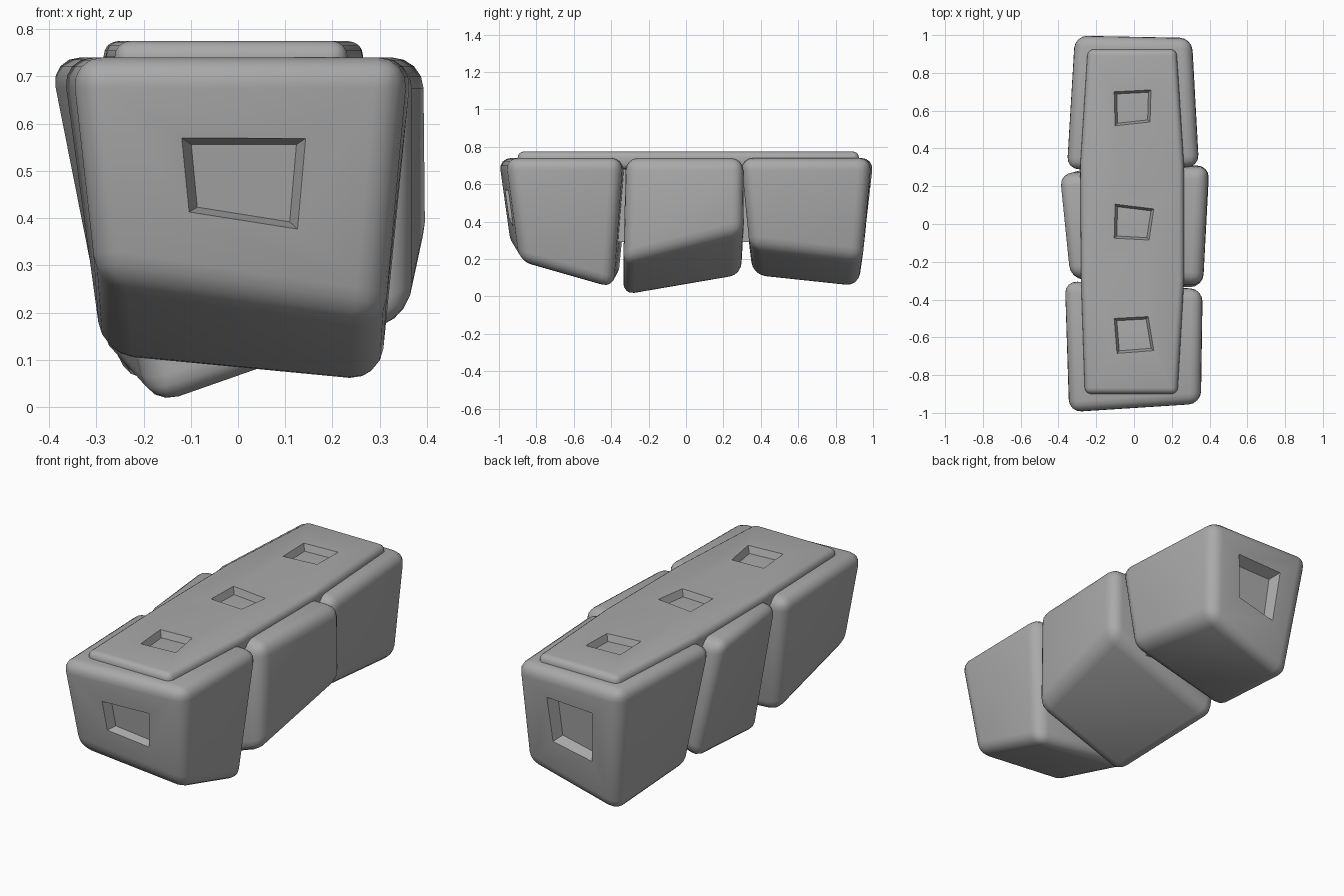
import bpy, bmesh, math
from mathutils import Vector

cube = bpy.data.objects.get("Cube")
if cube:
    bpy.data.objects.remove(cube, do_unlink=True)

stone = bpy.data.materials.new("grey_stone")
stone.use_nodes = True
grey = (0.4, 0.4, 0.4, 1)
stone.diffuse_color = grey
stone.node_tree.nodes["Principled BSDF"].inputs["Base Color"].default_value = grey


def loft(name, rings, bevel=0.0):
    """Closed solid through rings of corners, optionally rounded."""
    bm = bmesh.new()
    loops = [[bm.verts.new(p) for p in ring] for ring in rings]
    n = len(loops[0])
    bm.faces.new(loops[0][::-1])
    bm.faces.new(loops[-1])
    for a, b in zip(loops, loops[1:]):
        for i in range(n):
            j = (i + 1) % n
            bm.faces.new((a[i], a[j], b[j], b[i]))
    bmesh.ops.recalc_face_normals(bm, faces=bm.faces)
    if bevel:
        bmesh.ops.bevel(bm, geom=bm.edges[:], offset=bevel, segments=4,
                        profile=0.5, affect='EDGES', clamp_overlap=True)
    mesh = bpy.data.meshes.new(name)
    bm.to_mesh(mesh)
    bm.free()
    mesh.materials.append(stone)
    obj = bpy.data.objects.new(name, mesh)
    bpy.context.collection.objects.link(obj)
    return obj


def recess(obj, outline, inward, shrink=0.84):
    """Cut a tapered socket whose rim follows the outline."""
    rim = [Vector(p) for p in outline]
    mid = sum(rim, Vector()) / len(rim)
    floor = [mid + (p - mid) * shrink + Vector(inward) for p in rim]
    outer = [2 * p - f for p, f in zip(rim, floor)]
    cutter = loft("socket_cutter", [floor, outer])
    cutter.hide_render = True
    mod = obj.modifiers.new("socket", 'BOOLEAN')
    mod.operation, mod.solver, mod.object = 'DIFFERENCE', 'EXACT', cutter
    bpy.context.view_layer.objects.active = obj
    bpy.ops.object.modifier_apply(modifier=mod.name)
    bpy.data.objects.remove(cutter, do_unlink=True)


# Three rough blocks; corners run front right, front left, back left, back right
top = 0.74
front_block = loft("front_block", [
    [(-.30, -.94, .27), (.31, -.885, .18), (.30, -.39, .04), (-.285, -.36, .095)],
    [(-.35, -1.005, top), (.36, -.96, top), (.37, -.34, top), (-.375, -.295, top)]], .065)
middle_block = loft("middle_block", [
    [(-.18, -.34, -.01), (.365, -.335, .18), (.40, .31, .34), (-.28, .30, .10)],
    [(-.35, -.285, top), (.365, -.325, top), (.395, .31, top), (-.405, .265, top)]], .065)
back_block = loft("back_block", [
    [(-.27, .36, .10), (.31, .34, .26), (.28, .945, .19), (-.24, .92, .04)],
    [(-.365, .28, top), (.35, .295, top), (.31, .99, top), (-.32, 1.005, top)]], .065)

# Top slab with a core reaching down between the blocks
cap_z = 0.775
slab = [(-.26, -.90), (.23, -.90), (.265, -.3), (.265, .3),
        (.225, .925), (-.245, .925), (-.285, .3), (-.28, -.3)]
top_slab = loft("top_slab", [[(x, y, .68) for x, y in slab],
                             [(x, y, cap_z) for x, y in slab]], .033)
core = [(-.17, -.65), (.17, -.65), (.17, .65), (-.17, .65)]
loft("core", [[(x, y, .29) for x, y in core], [(x, y, .70) for x, y in core]])

# Sockets in the slab
for rim in ([(-.105, -.50), (.075, -.49), (.105, -.67), (-.09, -.685)],
            [(-.10, .105), (.105, .08), (.08, -.085), (-.105, -.075)],
            [(-.105, .70), (.09, .71), (.085, .54), (-.10, .52)]):
    recess(top_slab, [(x, y, cap_z) for x, y in rim], (0, 0, -.05), .8)

# Sockets in the two end faces
recess(front_block, [(-.12, -.97, .57), (.145, -.955, .57),
                     (.128, -.93, .375), (-.105, -.95, .412)], (0, .05, 0))
recess(back_block, [(.125, .972, .59), (-.135, .978, .58),
                    (-.115, .952, .31), (.105, .955, .36)], (0, -.05, 0))

# Soft shading with crisp socket rims
parts = [front_block, middle_block, back_block, top_slab]
bpy.ops.object.select_all(action='DESELECT')
for part in parts:
    part.select_set(True)
bpy.context.view_layer.objects.active = parts[0]
bpy.ops.object.shade_smooth_by_angle(angle=math.radians(40))
